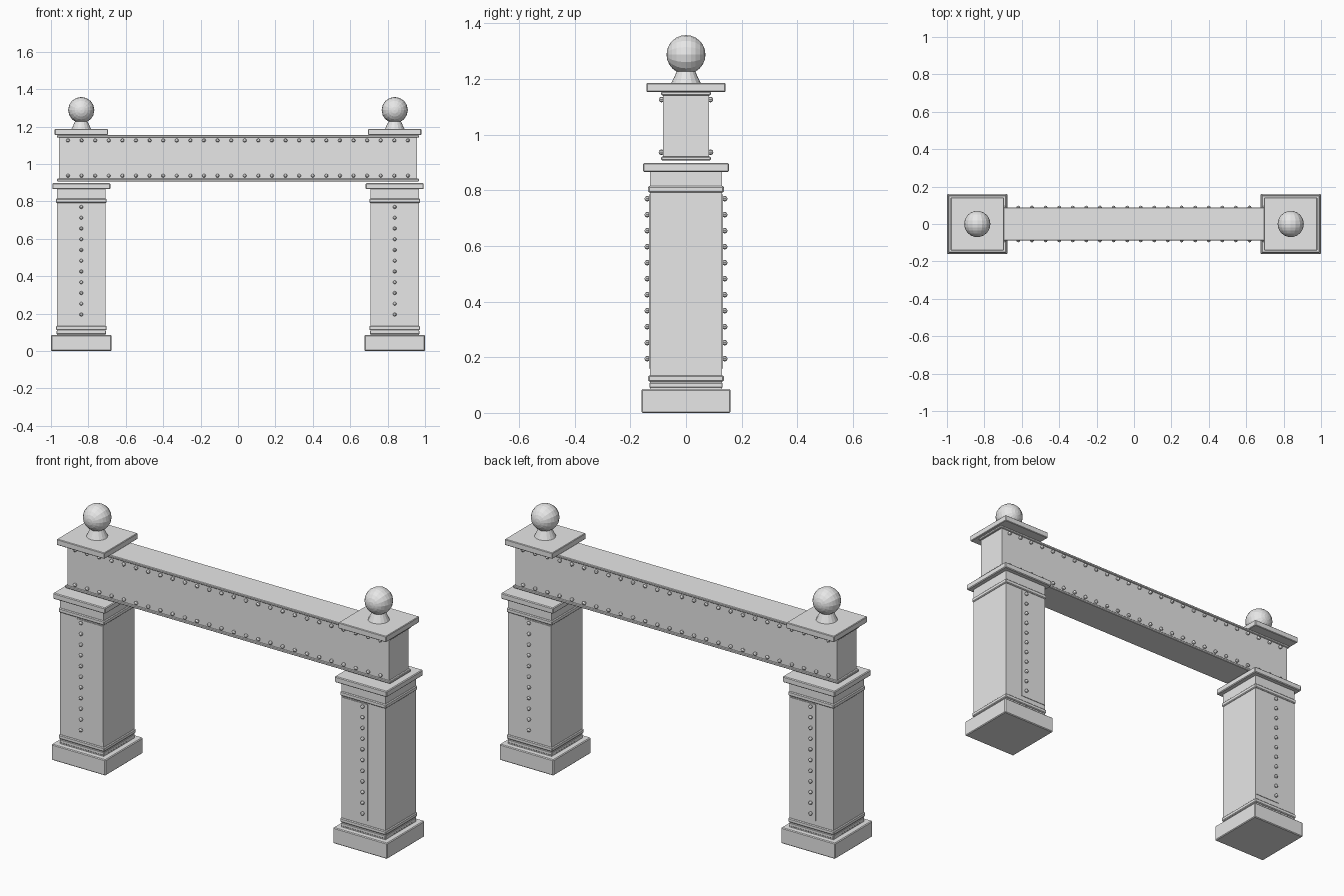
import bpy, bmesh, math
from mathutils import Matrix, Vector

if "Cube" in bpy.data.objects:
    bpy.data.objects.remove(bpy.data.objects["Cube"])

stone = bpy.data.materials.new("light grey")
stone.diffuse_color = (0.8, 0.8, 0.8, 1)
stone.use_nodes = True
stone.node_tree.nodes["Principled BSDF"].inputs["Base Color"].default_value = stone.diffuse_color


def finish(name, bm):
    bmesh.ops.recalc_face_normals(bm, faces=bm.faces)
    mesh = bpy.data.meshes.new(name)
    bm.to_mesh(mesh)
    bm.free()
    mesh.materials.append(stone)
    obj = bpy.data.objects.new(name, mesh)
    bpy.context.collection.objects.link(obj)
    return obj


def slab(name, cx, hx, hy, z0, z1, cy=0.0, bevel=0.0):
    """Box from half widths and a height range, with optional softened edges."""
    bm = bmesh.new()
    m = Matrix.Translation((cx, cy, (z0 + z1) / 2)) @ Matrix.Diagonal((2 * hx, 2 * hy, z1 - z0, 1))
    bmesh.ops.create_cube(bm, size=1, matrix=m)
    obj = finish(name, bm)
    if bevel:
        mod = obj.modifiers.new("soft edges", 'BEVEL')
        mod.width = bevel
        mod.segments = 1
    return obj


def rivets(name, points, radius):
    bm = bmesh.new()
    for p in points:
        m = Matrix.Translation(Vector(p)) @ Matrix.Rotation(math.pi / 2, 4, 'X')
        bmesh.ops.create_uvsphere(bm, u_segments=8, v_segments=6, radius=radius, matrix=m)
    return finish(name, bm)


PX = 0.838  # column centre

for side, label in ((-1, "left"), (1, "right")):
    x = side * PX

    # Column: plinth, shaft, mouldings and capital
    slab(label + "_plinth", x, 0.161, 0.16, 0.0, 0.085, bevel=0.004)
    slab(label + "_shaft", x, 0.130, 0.130, 0.08, 0.87)
    slab(label + "_foot_collar", x, 0.132, 0.132, 0.09, 0.109, bevel=0.003)
    slab(label + "_lower_band", x, 0.136, 0.136, 0.112, 0.134, bevel=0.004)
    slab(label + "_upper_band", x, 0.136, 0.136, 0.792, 0.815, bevel=0.004)
    slab(label + "_capital", x, 0.155, 0.155, 0.866, 0.898, bevel=0.004)

    # Thin raised plates on the front and back of the shaft
    outer, inner = 0.026, -0.129
    for face, fname in ((-1, "front"), (1, "back")):
        slab(f"{label}_{fname}_plate", x + side * (outer + inner) / 2,
             (outer - inner) / 2, 0.003, 0.16, 0.785, cy=face * 0.130)

    # Column rivets
    rivets(label + "_column_rivets",
           [(x, f * 0.139, 0.195 + i * 0.0575) for f in (-1, 1) for i in range(11)], 0.010)

    # Top slab with neck and ball finial
    slab(label + "_top_slab", x, 0.142, 0.142, 1.154, 1.186, bevel=0.003)
    bm = bmesh.new()
    bmesh.ops.create_cone(bm, cap_ends=True, segments=16, radius1=0.053, radius2=0.032,
                          depth=0.045, matrix=Matrix.Translation((x, 0, 1.2075)))
    finish(label + "_finial_neck", bm)
    bm = bmesh.new()
    bmesh.ops.create_uvsphere(bm, u_segments=16, v_segments=12, radius=0.07,
                              matrix=Matrix.Translation((x, 0, 1.288)) @ Matrix.Rotation(math.pi / 2, 4, 'X'))
    finish(label + "_finial_ball", bm)

# Cross beam with flanges
slab("beam_web", 0, 0.957, 0.083, 0.91, 1.15)
slab("beam_lower_flange", 0, 0.968, 0.089, 0.907, 0.921, bevel=0.003)
slab("beam_upper_flange", 0, 0.968, 0.089, 1.141, 1.154, bevel=0.003)

# Beam rivets in two rows on each face
rivets("beam_rivets",
       [(-0.909 + i * 0.0727, f * 0.088, z)
        for f in (-1, 1) for z in (0.937, 1.126) for i in range(26)], 0.010)
